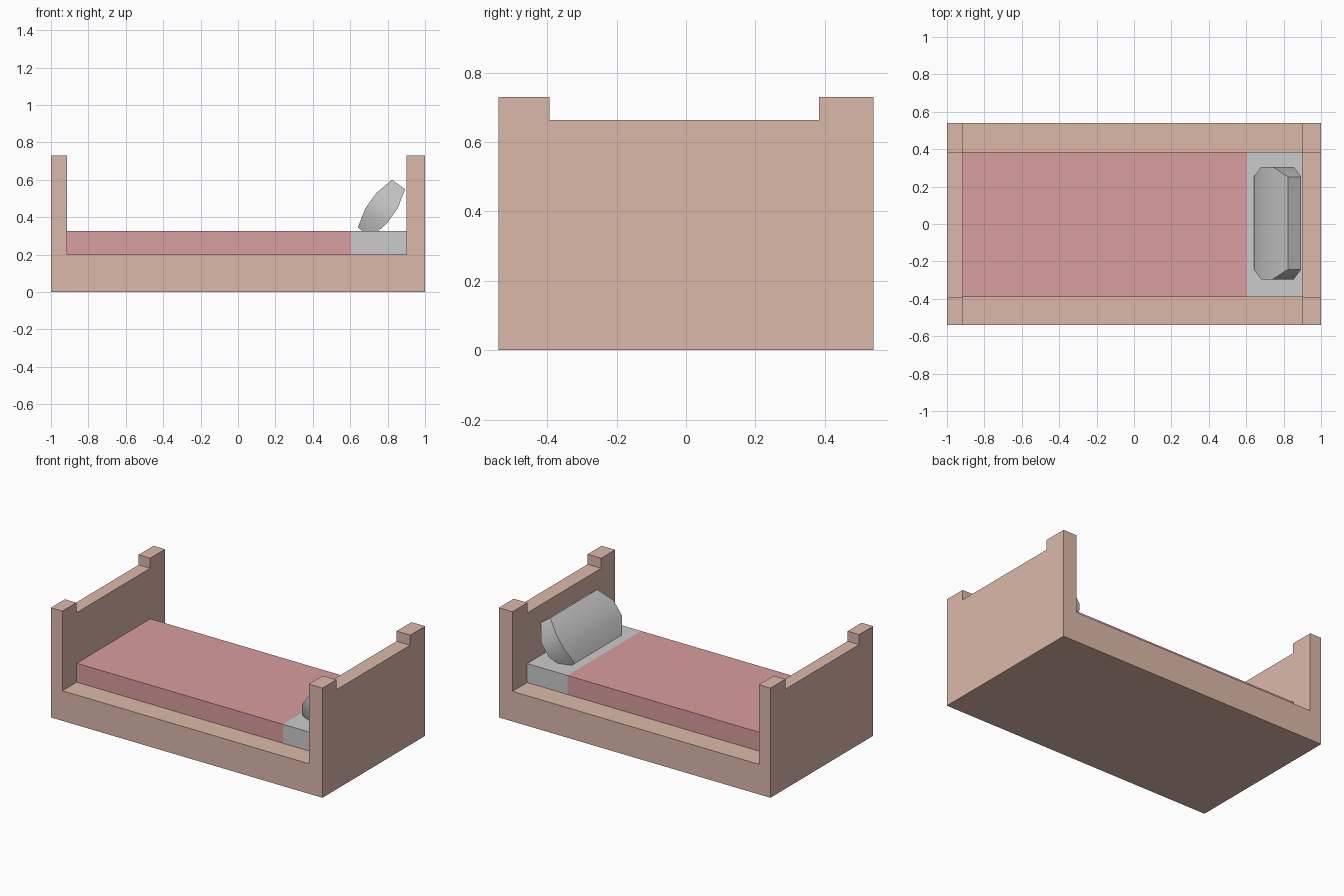
import bpy, bmesh, math
from mathutils import Vector

if "Cube" in bpy.data.objects:
    bpy.data.objects.remove(bpy.data.objects["Cube"])


def material(name, rgb):
    m = bpy.data.materials.new(name)
    m.diffuse_color = (*rgb, 1)
    m.use_nodes = True
    m.node_tree.nodes["Principled BSDF"].inputs["Base Color"].default_value = m.diffuse_color
    return m


def mesh_object(name, bm, mat=None):
    bmesh.ops.recalc_face_normals(bm, faces=bm.faces)
    me = bpy.data.meshes.new(name)
    bm.to_mesh(me)
    bm.free()
    ob = bpy.data.objects.new(name, me)
    bpy.context.collection.objects.link(ob)
    if mat:
        me.materials.append(mat)
    return ob


def box(name, lo, hi, mat=None):
    lo, hi = Vector(lo), Vector(hi)
    bm = bmesh.new()
    bmesh.ops.create_cube(bm, size=1)
    for v in bm.verts:
        v.co = (lo + hi) / 2 + v.co * (hi - lo)
    return mesh_object(name, bm, mat)


def cut(target, cutter):
    mod = target.modifiers.new(cutter.name, 'BOOLEAN')
    mod.operation = 'DIFFERENCE'
    mod.solver = 'EXACT'
    mod.object = cutter
    bpy.context.view_layer.objects.active = target
    bpy.ops.object.modifier_apply(modifier=mod.name)
    bpy.data.objects.remove(cutter)


wood = material("wood", (0.72, 0.485, 0.40))
red_cloth = material("red_cloth", (0.70, 0.34, 0.34))

# Bed frame: one block with the bed space and the board notches cut away
frame = box("bed_frame", (-1, -0.54, 0), (1, 0.54, 0.73), wood)
cut(frame, box("bed_space", (-0.915, -1, 0.2), (0.9, 1, 1)))
cut(frame, box("board_notch", (-2, -0.393, 0.663), (2, 0.383, 1)))

# Mattress: blanket-covered length and bare sheet at the head
box("blanket", (-0.915, -0.39, 0.2), (0.603, 0.385, 0.326), red_cloth)
box("sheet", (0.603, -0.39, 0.2), (0.9, 0.385, 0.326))

# Pillow: four rings (height, half width, half thickness), leaning on the headboard
rings = [(-0.157, 0.247, 0.043), (-0.052, 0.301, 0.07),
         (0.052, 0.301, 0.07), (0.157, 0.247, 0.043)]
centre = Vector((0.767, 0.005, 0.447))
lean = math.radians(54.4)
up = Vector((math.cos(lean), 0, math.sin(lean)))
out = Vector((-math.sin(lean), 0, math.cos(lean)))
bm = bmesh.new()
loops = []
for h, w, t in rings:
    loops.append([bm.verts.new(centre + up * h + out * t * b + Vector((0, w * a, 0)))
                  for a, b in ((-1, -1), (1, -1), (1, 1), (-1, 1))])
for r0, r1 in zip(loops, loops[1:]):
    for i in range(4):
        j = (i + 1) % 4
        bm.faces.new((r0[i], r0[j], r1[j], r1[i]))
bm.faces.new(loops[0])
bm.faces.new(loops[-1])
pillow = mesh_object("pillow", bm)
bpy.ops.object.select_all(action='DESELECT')
pillow.select_set(True)
bpy.context.view_layer.objects.active = pillow
bpy.ops.object.shade_smooth_by_angle(angle=math.radians(30))
